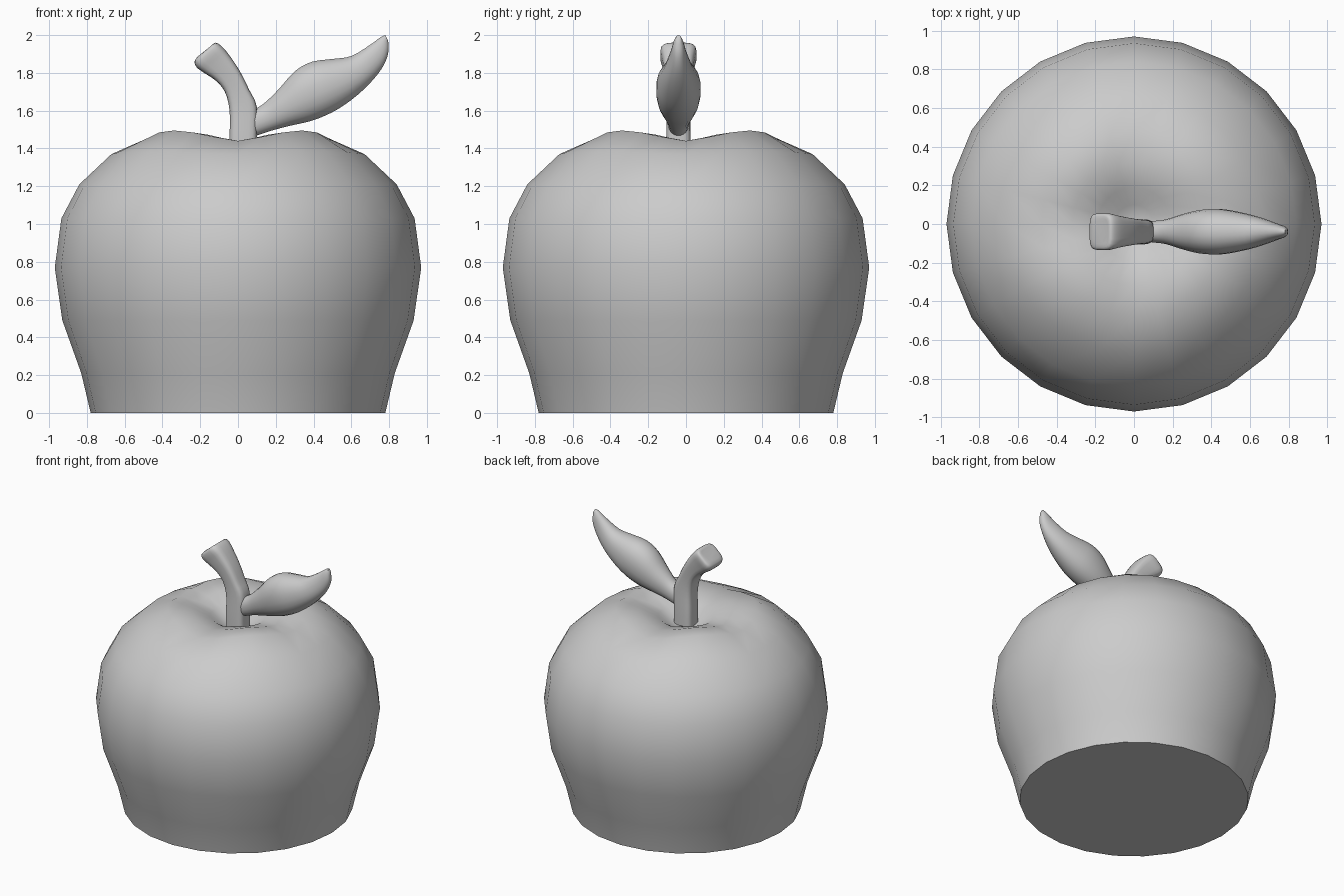
import bpy
import bmesh
import math
from mathutils import Vector

default_cube = bpy.data.objects.get("Cube")
if default_cube:
    bpy.data.objects.remove(default_cube, do_unlink=True)

SIDES = 24
STEM_Y = -0.04

grey = bpy.data.materials.new("plain grey")
grey.use_nodes = True
grey_colour = (0.6, 0.6, 0.6, 1)
grey.diffuse_color = grey_colour
grey.node_tree.nodes["Principled BSDF"].inputs["Base Color"].default_value = grey_colour


def build_from_rings(name, rings, sharp_angle):
    """Skin a stack of closed rings, cap both ends and shade smoothly."""
    bm = bmesh.new()
    loops = [[bm.verts.new(point) for point in ring] for ring in rings]
    count = len(loops[0])
    for lower, upper in zip(loops, loops[1:]):
        for i in range(count):
            j = (i + 1) % count
            bm.faces.new((lower[i], lower[j], upper[j], upper[i]))
    bm.faces.new(loops[0])
    bm.faces.new(loops[-1])
    bmesh.ops.recalc_face_normals(bm, faces=bm.faces)
    mesh = bpy.data.meshes.new(name)
    bm.to_mesh(mesh)
    bm.free()
    mesh.materials.append(grey)
    obj = bpy.data.objects.new(name, mesh)
    bpy.context.collection.objects.link(obj)
    bpy.ops.object.select_all(action="DESELECT")
    obj.select_set(True)
    bpy.context.view_layer.objects.active = obj
    bpy.ops.object.shade_smooth_by_angle(angle=math.radians(sharp_angle))
    return obj


def body_ring(radius, height, lobe):
    """Ring of the fruit, raised by lobe on the four diagonals."""
    ring = []
    for i in range(SIDES):
        angle = math.tau * i / SIDES
        rise = lobe * abs(math.sin(2 * angle)) ** 1.4
        ring.append((radius * math.cos(angle), radius * math.sin(angle), height + rise))
    return ring


def smooth_sections(sections, steps):
    """Catmull-Rom resampling of a list of cross-sections."""
    result = []
    last = len(sections) - 1
    for k in range(last):
        before, start, end, after = (
            sections[max(0, min(last, k + offset))] for offset in (-1, 0, 1, 2))
        for step in range(steps):
            t = step / steps
            result.append([
                b + ((c - a) * t + (2 * a - 5 * b + 4 * c - d) * t ** 2
                     + (3 * b - a - 3 * c + d) * t ** 3) / 2
                for a, b, c, d in zip(before, start, end, after)])
    result.append(sections[-1])
    return result


def section_ring(section, squareness, count=20):
    """Rounded section spanning two outline points with a half width in y."""
    xa, za, xb, zb, half_width = section
    first, second = Vector((xa, STEM_Y, za)), Vector((xb, STEM_Y, zb))
    middle, half_span = (first + second) / 2, (second - first) / 2
    sideways = Vector((0, half_width, 0))

    def rounded(value):
        return math.copysign(abs(value) ** (2 / squareness), value)

    ring = []
    for i in range(count):
        angle = math.tau * (i + 0.5) / count
        ring.append(middle + half_span * rounded(math.cos(angle))
                    + sideways * rounded(math.sin(angle)))
    return ring


def loft(name, sections, squareness):
    rings = [section_ring(s, squareness) for s in smooth_sections(sections, 3)]
    return build_from_rings(name, rings, 60)


# Fruit body: radius, height and diagonal lobe of each ring
body_profile = [
    (0.78, 0, 0), (0.83, 0.21, 0), (0.93, 0.49, 0), (0.97, 0.77, 0),
    (0.935, 1.03, 0), (0.84, 1.21, 0), (0.67, 1.37, 0.01),
    (0.48, 1.44, 0.055), (0.32, 1.44, 0.04), (0.19, 1.42, 0.01),
    (0.1, 1.36, 0), (0.02, 1.34, 0),
]
build_from_rings("fruit_body", [body_ring(*row) for row in body_profile], 48)

# Stem: left edge, right edge and half width from base to tip
loft("stem", [
    (-0.045, 1.35, 0.1, 1.35, 0.065),
    (-0.045, 1.46, 0.1, 1.46, 0.065),
    (-0.045, 1.6, 0.1, 1.62, 0.062),
    (-0.07, 1.7, 0.06, 1.71, 0.065),
    (-0.12, 1.76, 0.01, 1.81, 0.073),
    (-0.18, 1.8, -0.05, 1.9, 0.085),
    (-0.22, 1.83, -0.09, 1.945, 0.095),
    (-0.23, 1.86, -0.12, 1.96, 0.09),
    (-0.215, 1.885, -0.14, 1.945, 0.06),
], 4)

# Leaf: upper edge, lower edge and half width from stem to point
loft("leaf", [
    (0.03, 1.58, 0.05, 1.45, 0.05),
    (0.1, 1.615, 0.12, 1.475, 0.057),
    (0.15, 1.65, 0.19, 1.497, 0.065),
    (0.22, 1.72, 0.28, 1.52, 0.09),
    (0.3, 1.81, 0.39, 1.545, 0.113),
    (0.39, 1.86, 0.5, 1.59, 0.118),
    (0.5, 1.875, 0.6, 1.655, 0.1),
    (0.6, 1.89, 0.69, 1.735, 0.075),
    (0.7, 1.95, 0.76, 1.82, 0.045),
    (0.755, 1.99, 0.795, 1.9, 0.028),
    (0.78, 2, 0.795, 1.97, 0.012),
], 2.2)
